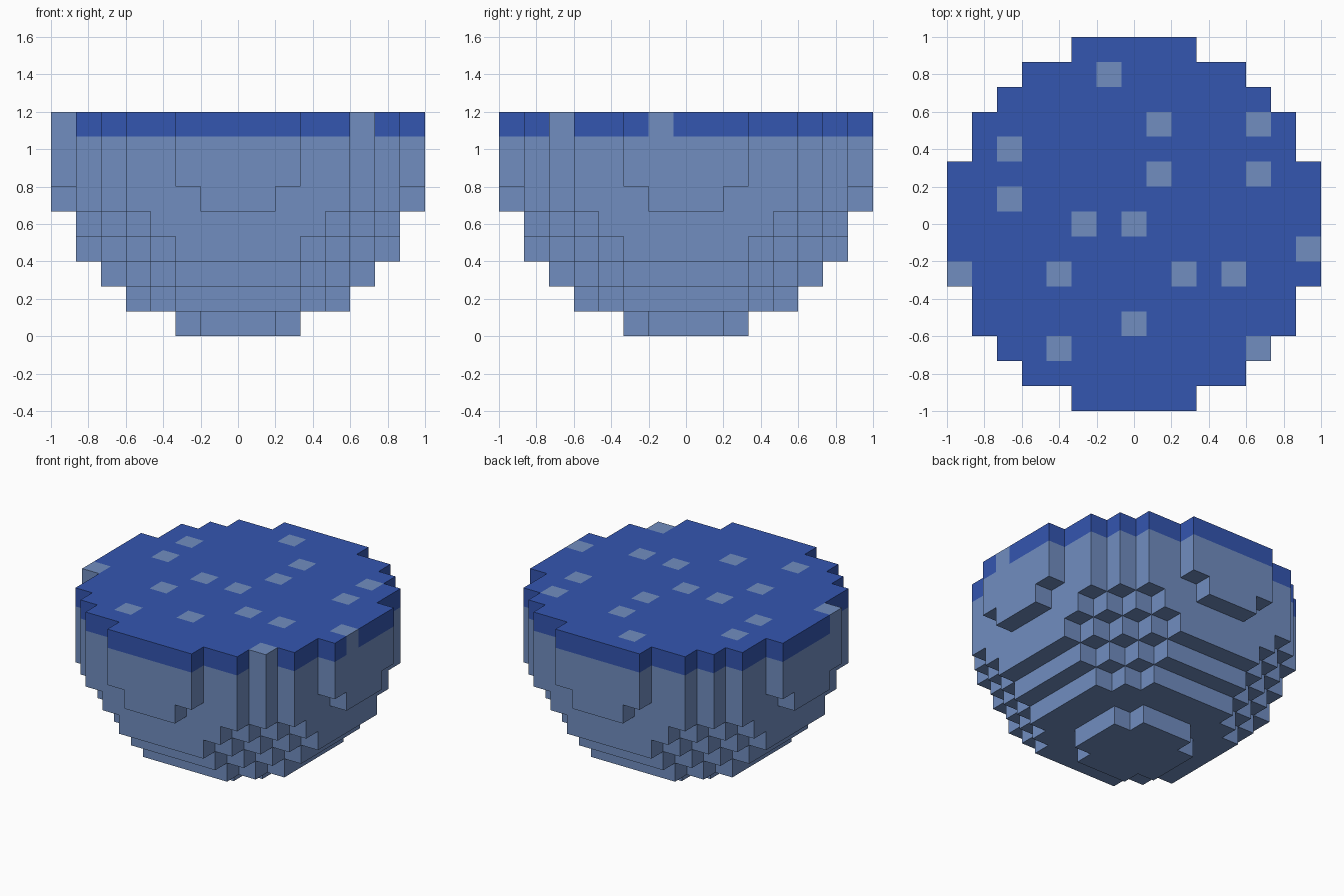
import bpy
import bmesh
from itertools import product
from mathutils import Vector

if "Cube" in bpy.data.objects:
    bpy.data.objects.remove(bpy.data.objects["Cube"], do_unlink=True)

RADIUS = 7.5          # in blocks
SIZE = 1 / RADIUS     # edge of one block
TOP = 1               # highest layer, counted from the ball's centre

# Pale blocks scattered through the dark top layer (column, row)
SPOTS = {(-1, 6), (1, 4), (5, 4), (-5, 3), (1, 2), (5, 2), (-5, 1), (-2, 0), (0, 0),
         (7, -1), (-7, -2), (-3, -2), (2, -2), (4, -2), (0, -4), (-3, -5), (5, -5)}


def make_material(name, colour):
    mat = bpy.data.materials.new(name)
    mat.use_nodes = True
    mat.diffuse_color = colour
    mat.node_tree.nodes["Principled BSDF"].inputs["Base Color"].default_value = colour
    return mat


def build_blocks(name, cells, solid, mat):
    """Make the outward faces of the cells that are not hidden by another block."""
    bm = bmesh.new()
    for cell in cells:
        for axis, sign in product(range(3), (-1, 1)):
            d, u, v = Vector((0, 0, 0)), Vector((0, 0, 0)), Vector((0, 0, 0))
            d[axis], u[(axis + 1) % 3], v[(axis + 2) % 3] = sign, sign, 1
            if tuple(int(a + b) for a, b in zip(cell, d)) in solid:
                continue
            centre = Vector(cell) + d / 2 + Vector((0, 0, RADIUS))
            corners = (-u - v, u - v, u + v, v - u)
            bm.faces.new([bm.verts.new((centre + c / 2) * SIZE) for c in corners])
    bmesh.ops.remove_doubles(bm, verts=bm.verts, dist=SIZE / 100)
    mesh = bpy.data.meshes.new(name)
    bm.to_mesh(mesh)
    bm.free()
    mesh.materials.append(mat)
    obj = bpy.data.objects.new(name, mesh)
    bpy.context.collection.objects.link(obj)


pale = make_material("pale_blue", (0.165, 0.27, 0.53, 1))
dark = make_material("deep_blue", (0.034, 0.092, 0.435, 1))

# Stepped ball cut off just above its middle
span = range(-7, 8)
solid = {c for c in product(span, span, range(-7, TOP + 1))
         if sum(a * a for a in c) <= RADIUS ** 2}
top = {c for c in solid if c[2] == TOP}
spots = {c for c in top if c[:2] in SPOTS}

build_blocks("bowl_body", solid - top, solid, pale)
build_blocks("top_layer", top - spots, solid, dark)
build_blocks("top_spots", spots, solid, pale)
